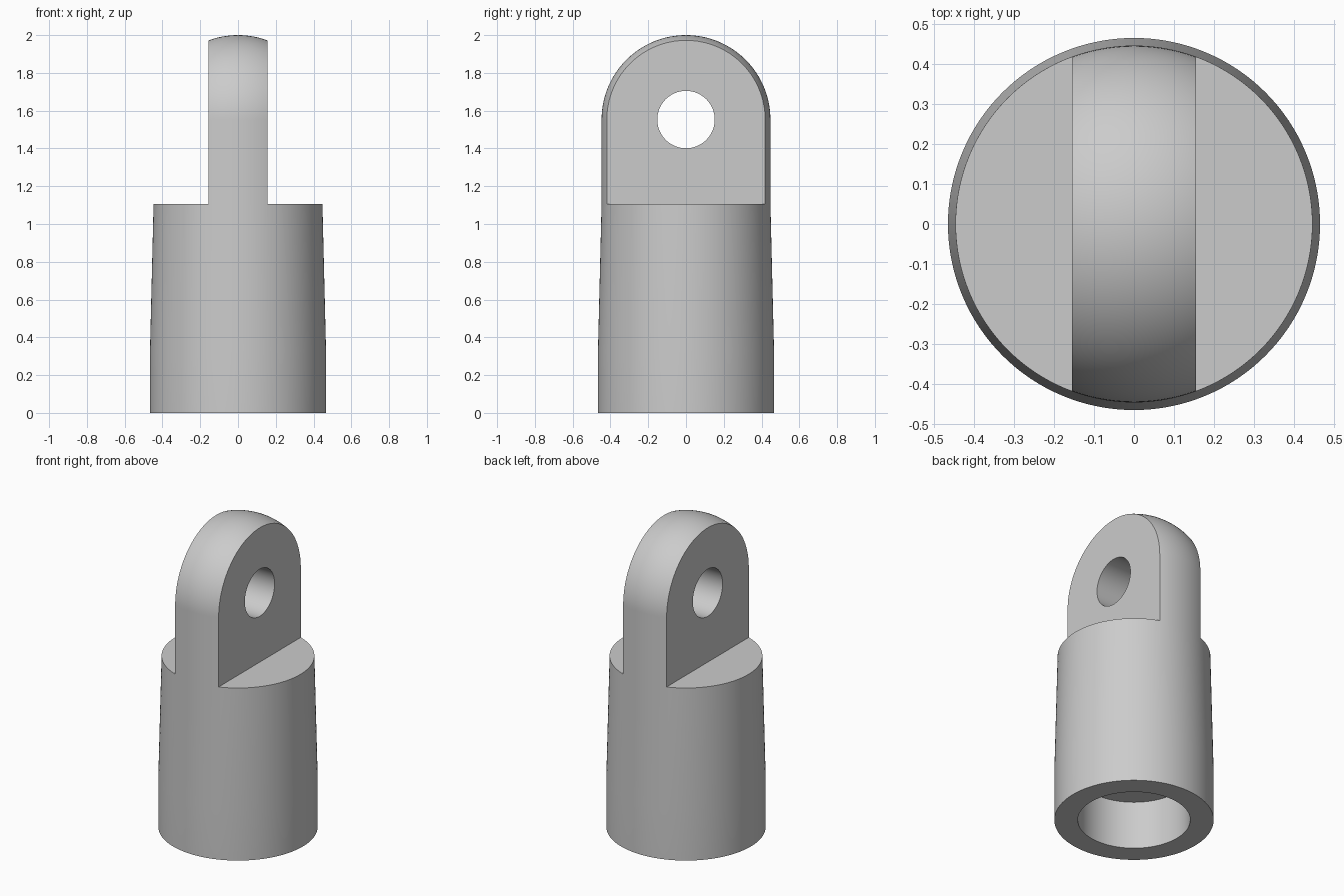
import bpy
import bmesh
import math
from mathutils import Matrix, Vector

cube = bpy.data.objects.get("Cube")
if cube:
    bpy.data.objects.remove(cube, do_unlink=True)

SEGMENTS = 128
BASE_R, NECK_R, BORE_R = 0.466, 0.447, 0.329
BORE_DEPTH, TAPER_Z, SHOULDER_Z = 0.31, 0.33, 1.105
EYE_Z = 2 - NECK_R
EYE_R, TAB_HALF = 0.152, 0.155

grey = bpy.data.materials.new("plain grey")
grey.use_nodes = True
colour = (0.6, 0.6, 0.6, 1)
grey.diffuse_color = colour
grey.node_tree.nodes["Principled BSDF"].inputs["Base Color"].default_value = colour


def add_object(name, bm):
    mesh = bpy.data.meshes.new(name)
    bmesh.ops.recalc_face_normals(bm, faces=bm.faces)
    bm.to_mesh(mesh)
    bm.free()
    mesh.materials.append(grey)
    obj = bpy.data.objects.new(name, mesh)
    bpy.context.collection.objects.link(obj)
    return obj


def revolve(name, profile):
    bm = bmesh.new()
    verts = [bm.verts.new((r, 0, z)) for r, z in profile]
    edges = [bm.edges.new(pair) for pair in zip(verts, verts[1:])]
    bmesh.ops.spin(bm, geom=verts + edges, axis=(0, 0, 1), cent=(0, 0, 0),
                   angle=math.tau, steps=SEGMENTS, use_duplicate=False)
    bmesh.ops.remove_doubles(bm, verts=bm.verts, dist=1e-5)
    return add_object(name, bm)


def cut(target, cutter):
    cutter.hide_render = True
    mod = target.modifiers.new(cutter.name, 'BOOLEAN')
    mod.operation = 'DIFFERENCE'
    mod.solver = 'EXACT'
    mod.object = cutter
    bpy.ops.object.modifier_apply(modifier=mod.name)
    bpy.data.objects.remove(cutter, do_unlink=True)


# Socketed body with a slight taper and a domed top
profile = [(0, BORE_DEPTH), (BORE_R, BORE_DEPTH), (BORE_R, 0), (BASE_R, 0),
           (BASE_R, TAPER_Z), (NECK_R, SHOULDER_Z)]
for i in range(32):
    a = math.pi / 2 * i / 32
    profile.append((NECK_R * math.cos(a), EYE_Z + NECK_R * math.sin(a)))
profile.append((0, EYE_Z + NECK_R))
body = revolve("eye_end_body", profile)
bpy.context.view_layer.objects.active = body
body.select_set(True)

# Both sides of the top cut away to leave a flat tab
for side, sign in (("left", 1), ("right", -1)):
    bm = bmesh.new()
    bmesh.ops.create_cube(bm, size=1)
    bmesh.ops.translate(bm, verts=bm.verts,
                        vec=Vector((sign * (TAB_HALF + 0.5), 0, SHOULDER_Z + 0.5)))
    cut(body, add_object(side + "_cutter", bm))

# Pin hole through the tab
bm = bmesh.new()
bmesh.ops.create_cone(bm, cap_ends=True, segments=64, radius1=EYE_R, radius2=EYE_R,
                      depth=1, matrix=Matrix.Translation((0, 0, EYE_Z))
                      @ Matrix.Rotation(math.pi / 2, 4, 'Y'))
cut(body, add_object("pin_hole_cutter", bm))

bpy.ops.object.shade_smooth_by_angle(angle=math.radians(30))
